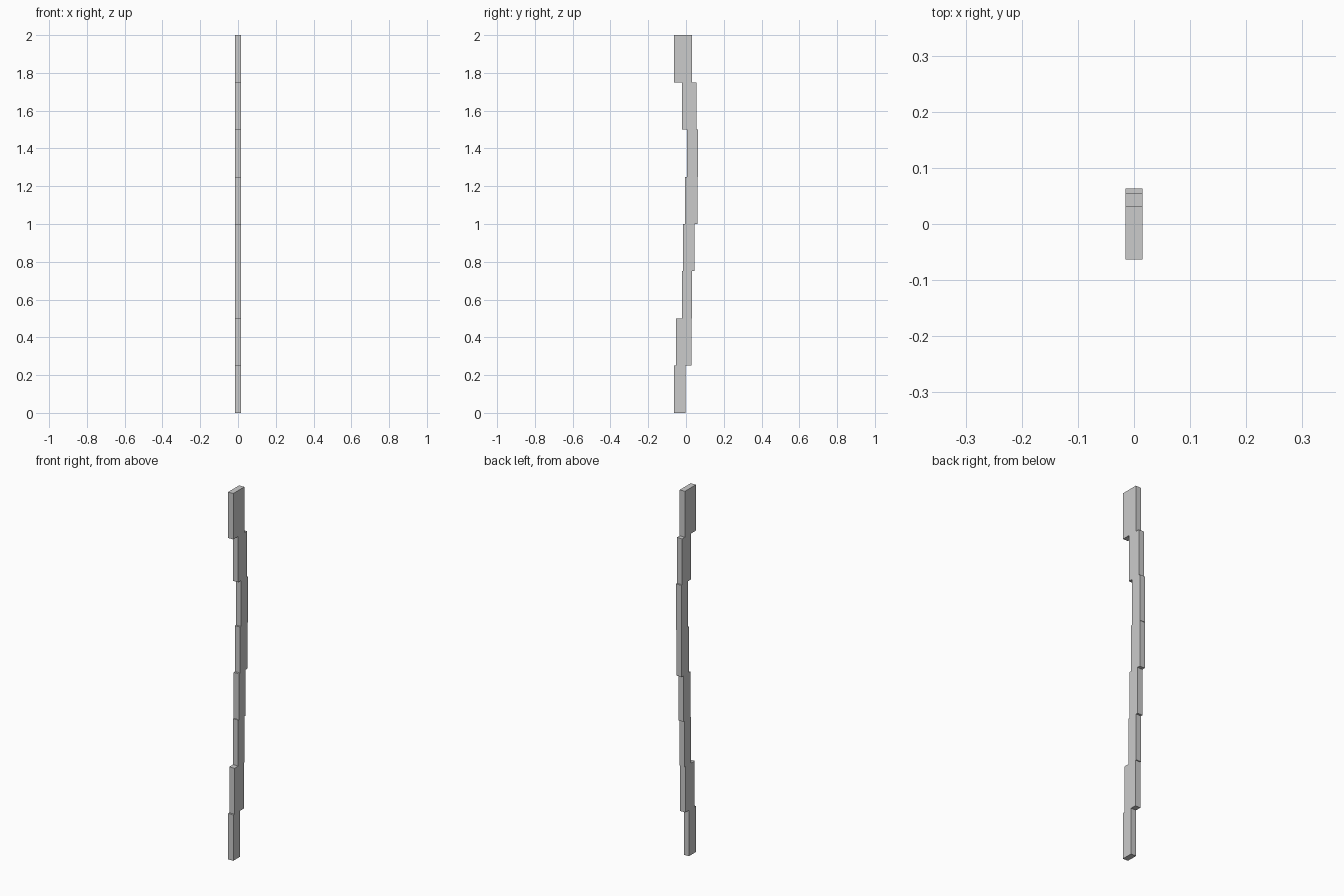
import bpy

if "Cube" in bpy.data.objects:
    bpy.data.objects.remove(bpy.data.objects["Cube"])

WIDTH = 0.031   # thickness along x
STEP = 0.25     # height of each segment

# front and back y of each stacked segment, bottom to top
SPANS = [(-0.063, -0.003), (-0.053, 0.028), (-0.021, 0.033), (-0.015, 0.044),
         (-0.004, 0.061), (0.005, 0.063), (-0.020, 0.055), (-0.063, 0.032)]


def add_box(name, y0, y1, z0, z1):
    bpy.ops.mesh.primitive_cube_add(size=1, location=(0, (y0 + y1) / 2, (z0 + z1) / 2))
    obj = bpy.context.object
    obj.name = name
    obj.scale = (WIDTH, y1 - y0, z1 - z0)
    bpy.ops.object.transform_apply(location=False, rotation=False, scale=True)
    return obj


# stepped, gently bowed strip
for i, (y0, y1) in enumerate(SPANS):
    add_box(f"strip_segment_{i + 1}", y0, y1, i * STEP, (i + 1) * STEP)
